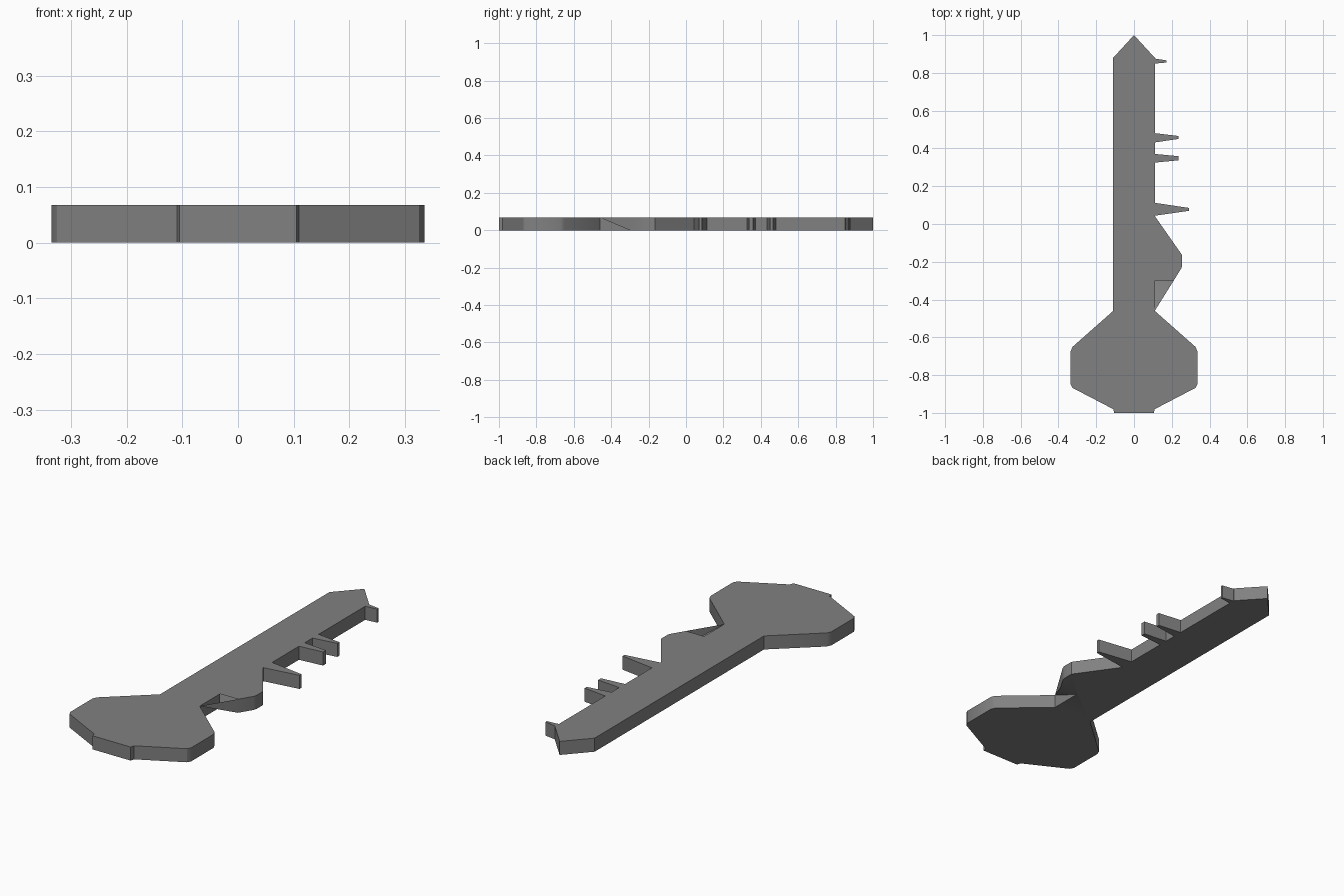
import bpy, bmesh
from math import radians

if "Cube" in bpy.data.objects:
    bpy.data.objects.remove(bpy.data.objects["Cube"])

T = 0.068   # plate thickness
B = 0.11    # half width of the blade

# Right half of the bow, from the bottom up to the blade
bow = [(0.105, -1.0), (0.11, -0.98), (0.325, -0.868), (0.335, -0.85),
       (0.335, -0.672), (0.325, -0.65), (B, -0.46)]

# Shoulder bump on the right side of the blade
bump = [(B, -0.30), (0.21, -0.30), (0.25, -0.235), (0.255, -0.22), (0.255, -0.165), (B, 0.042)]

# Teeth: base start, base end, tip start, tip end, tip x
teeth = [(0.044, 0.112, 0.07, 0.085, 0.292),
         (0.325, 0.371, 0.337, 0.359, 0.235),
         (0.432, 0.481, 0.45, 0.466, 0.235),
         (0.849, 0.876, 0.855, 0.866, 0.172)]

right = bow + bump
for y0, y1, t0, t1, tip in teeth:
    right += [(B, y0), (tip, t0), (tip, t1), (B, y1)]
right.append((B, 0.88))

# Left side mirrors the bow and the plain blade
left = [(-B, 0.88)] + [(-x, y) for x, y in reversed(bow)]
outline = right + [(0, 1.0)] + left

# Key plate: bottom, top and side walls
bm = bmesh.new()
low = [bm.verts.new((x, y, 0)) for x, y in outline]
high = [bm.verts.new((x, y, T)) for x, y in outline]
bm.faces.new(low[::-1])
bm.faces.new(high)
n = len(outline)
corner = len(bow)            # inner corner of the notch under the bump
for i in range(n):
    j = (i + 1) % n
    if i != corner:          # the bump is open towards the notch
        bm.faces.new((low[i], low[j], high[j], high[i]))

# Notch web: floor sloping up to the bow, and its outer side
neck, inner, outer = high[corner - 1], low[corner], low[corner + 1]
bm.faces.new((neck, inner, outer))
bm.faces.new((neck, outer, high[corner + 1]))

mesh = bpy.data.meshes.new("key_body")
bm.to_mesh(mesh)
bm.free()
key = bpy.data.objects.new("key_body", mesh)
bpy.context.collection.objects.link(key)

# Dark grey metal
mat = bpy.data.materials.new("dark_grey")
mat.diffuse_color = (0.22, 0.22, 0.22, 1)
mat.use_nodes = True
mat.node_tree.nodes["Principled BSDF"].inputs["Base Color"].default_value = mat.diffuse_color
mesh.materials.append(mat)

# Soften the small corner cuts, keep real edges sharp
bpy.context.view_layer.objects.active = key
key.select_set(True)
bpy.ops.object.shade_smooth_by_angle(angle=radians(30))
